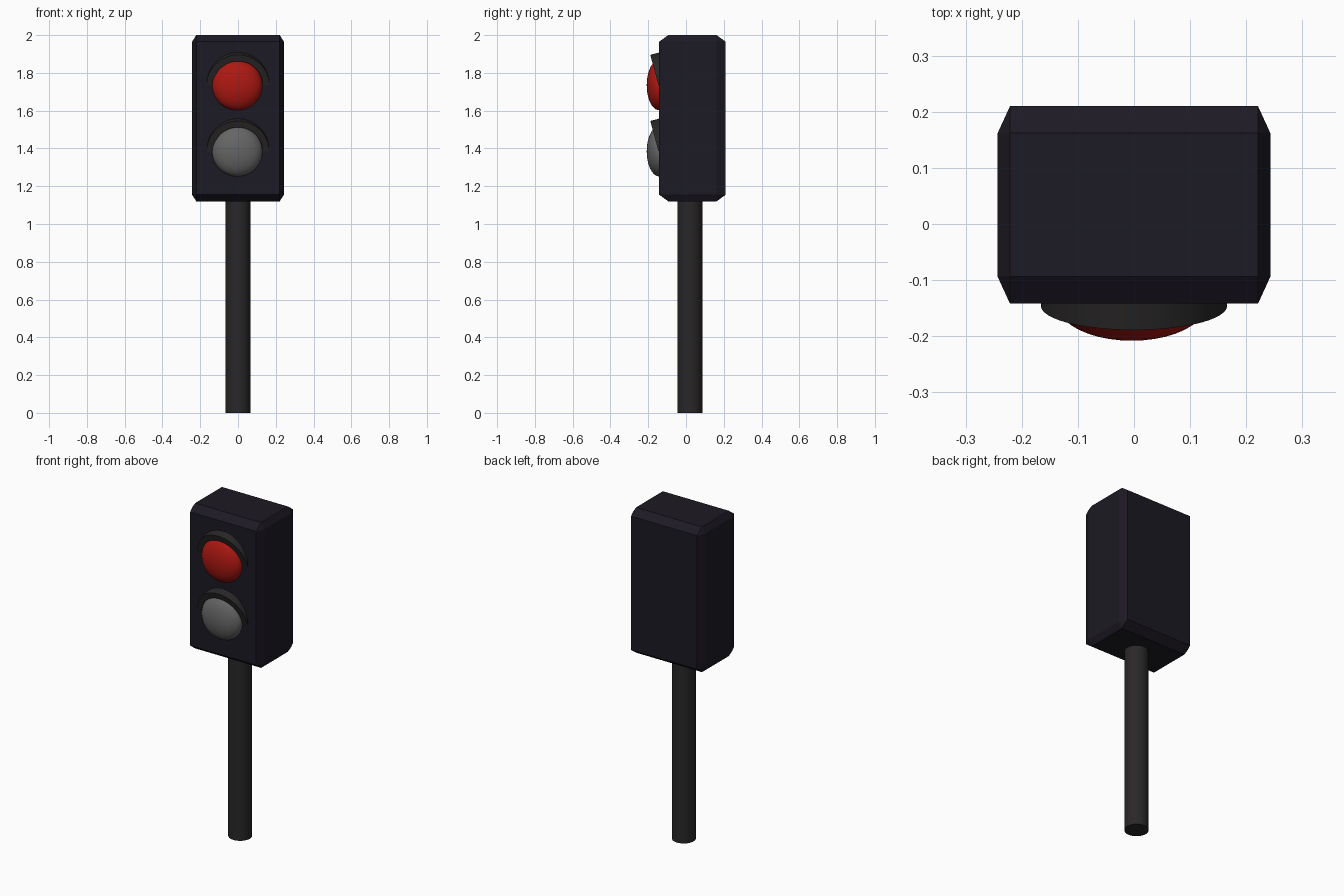
import bpy, bmesh, math
from mathutils import Matrix

if "Cube" in bpy.data.objects:
    bpy.data.objects.remove(bpy.data.objects["Cube"])


def material(name, rgb):
    m = bpy.data.materials.new(name)
    m.diffuse_color = (*rgb, 1)
    m.use_nodes = True
    m.node_tree.nodes["Principled BSDF"].inputs["Base Color"].default_value = m.diffuse_color
    return m


def finish(name, bm, mat, smooth=True):
    bmesh.ops.recalc_face_normals(bm, faces=bm.faces)
    me = bpy.data.meshes.new(name)
    bm.to_mesh(me)
    bm.free()
    me.materials.append(mat)
    ob = bpy.data.objects.new(name, me)
    bpy.context.collection.objects.link(ob)
    if smooth:
        bpy.ops.object.select_all(action='DESELECT')
        ob.select_set(True)
        bpy.context.view_layer.objects.active = ob
        bpy.ops.object.shade_smooth_by_angle(angle=math.radians(35))
    return ob


black = material("housing_black", (0.012, 0.010, 0.017))
dark = material("pole_grey", (0.022, 0.020, 0.020))
red = material("lens_red", (0.42, 0.009, 0.006))
grey = material("lens_grey", (0.13, 0.13, 0.13))


# Housing: box with a single flat chamfer, wider along y
def housing():
    bm = bmesh.new()
    hx, hy, hz = 0.243, 0.176, 0.44
    cx, cy, cz = 0.022, 0.048, 0.035
    for sx in (-1, 1):
        for sy in (-1, 1):
            for sz in (-1, 1):
                for p in ((hx, hy - cy, hz - cz), (hx - cx, hy, hz - cz),
                          (hx - cx, hy - cy, hz)):
                    bm.verts.new((sx * p[0], sy * p[1] + 0.034, sz * p[2] + 1.56))
    bmesh.ops.convex_hull(bm, input=bm.verts)
    bmesh.ops.dissolve_limit(bm, angle_limit=0.01, verts=bm.verts, edges=bm.edges)
    finish("housing", bm, black, smooth=False)


# Pole: round post reaching just inside the housing
def pole():
    bm = bmesh.new()
    bmesh.ops.create_cone(bm, cap_ends=True, segments=32, radius1=0.066,
                          radius2=0.066, depth=1.15,
                          matrix=Matrix.Translation((0, 0.021, 0.575)))
    finish("pole", bm, dark)


# Lens: flattened sphere half sunk into the front
def lens(name, z, mat):
    bm = bmesh.new()
    bmesh.ops.create_uvsphere(
        bm, u_segments=40, v_segments=20, radius=1,
        matrix=Matrix.Translation((-0.004, -0.142, z))
        @ Matrix.Diagonal((0.133, 0.066, 0.133, 1))
        @ Matrix.Rotation(math.pi / 2, 4, 'X'))
    finish(name, bm, mat)


# Visor: half tube over the lens, tipped downwards
def visor(name, z):
    bm = bmesh.new()
    n, inner, outer, depth = 24, 0.131, 0.166, 0.07
    rings = []
    for i in range(n + 1):
        a = math.pi * i / n
        rings.append([bm.verts.new((r * math.cos(a), y, r * math.sin(a)))
                      for r, y in ((inner, 0), (outer, 0), (outer, depth), (inner, depth))])
    for a, b in zip(rings, rings[1:]):
        for k in range(4):
            bm.faces.new((a[k], a[(k + 1) % 4], b[(k + 1) % 4], b[k]))
    bm.faces.new(rings[0])
    bm.faces.new(rings[-1])
    bm.transform(Matrix.Translation((0, -0.146, z))
                 @ Matrix.Rotation(math.radians(15), 4, 'X'))
    finish(name, bm, dark)


housing()
pole()
for label, z, mat in (("upper", 1.735, red), ("lower", 1.385, grey)):
    lens(label + "_lens", z, mat)
    visor(label + "_visor", z)
